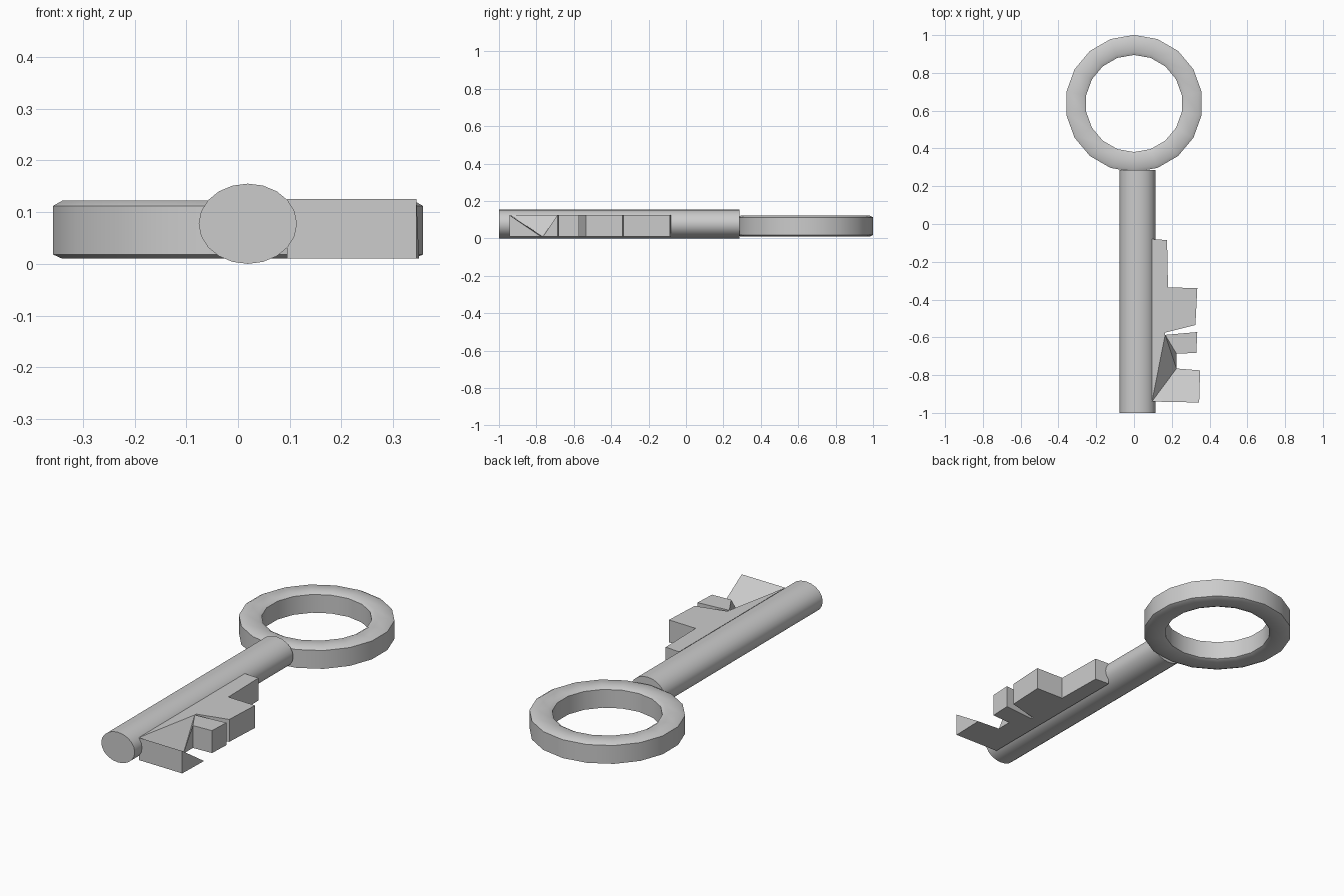
import bpy, bmesh, math

if "Cube" in bpy.data.objects:
    bpy.data.objects.remove(bpy.data.objects["Cube"])

Z0, Z1 = 0.01, 0.125


def finish(name, bm, angle):
    bmesh.ops.recalc_face_normals(bm, faces=bm.faces[:])
    me = bpy.data.meshes.new(name)
    bm.to_mesh(me)
    bm.free()
    ob = bpy.data.objects.new(name, me)
    bpy.context.collection.objects.link(ob)
    bpy.ops.object.select_all(action='DESELECT')
    ob.select_set(True)
    bpy.context.view_layer.objects.active = ob
    bpy.ops.object.shade_smooth_by_angle(angle=math.radians(angle))
    return ob


# Ring handle: softened rectangular section swept round 18 sides
section = [(0.363, 0.018), (0.363, 0.112), (0.345, 0.122), (0.275, 0.122),
           (0.257, 0.112), (0.257, 0.018), (0.275, 0.01), (0.345, 0.01)]
N = 18
bm = bmesh.new()
loops = []
for i in range(N):
    a = math.pi / 2 + 2 * math.pi * i / N
    loops.append([bm.verts.new((r * math.cos(a), 0.638 + r * math.sin(a), z))
                  for r, z in section])
M = len(section)
for i in range(N):
    p, q = loops[i], loops[(i + 1) % N]
    for j in range(M):
        k = (j + 1) % M
        bm.faces.new((p[j], p[k], q[k], q[j]))
finish("ring_handle", bm, 50)

# Shaft: oval rod along y
bpy.ops.mesh.primitive_cylinder_add(vertices=20, radius=1, depth=1.285,
                                    location=(0.019, -0.3575, 0.0775),
                                    rotation=(math.pi / 2, 0, 0))
shaft = bpy.context.object
shaft.name = "shaft"
shaft.scale = (0.095, 0.0775, 1)
bpy.ops.object.transform_apply(location=False, rotation=True, scale=True)
bpy.ops.object.shade_smooth_by_angle(angle=math.radians(40))

# Key bit: toothed plate; flagged top corners drop to make the sloping end tooth
outline = [(0.095, -0.08, 0), (0.175, -0.085, 0), (0.18, -0.335, 0),
           (0.335, -0.34, 0), (0.325, -0.535, 0), (0.165, -0.575, 0),
           (0.165, -0.587, 0), (0.335, -0.572, 0), (0.33, -0.682, 0),
           (0.225, -0.687, 0), (0.225, -0.765, 1), (0.35, -0.775, 1),
           (0.345, -0.945, 0), (0.095, -0.94, 0)]
bm = bmesh.new()
low = [bm.verts.new((x, y, Z0)) for x, y, d in outline]
top = [bm.verts.new((x, y, Z1)) for x, y, d in outline]
bm.faces.new(low)
bm.faces.new(top)
for i in range(len(outline)):
    k = (i + 1) % len(outline)
    bm.faces.new((low[i], low[k], top[k], top[i]))
bmesh.ops.triangulate(bm, faces=bm.faces[:])
for v, (x, y, drop) in zip(top, outline):
    if drop:
        v.co.z = Z0
bmesh.ops.remove_doubles(bm, verts=bm.verts[:], dist=0.0001)
finish("key_bit", bm, 30)
